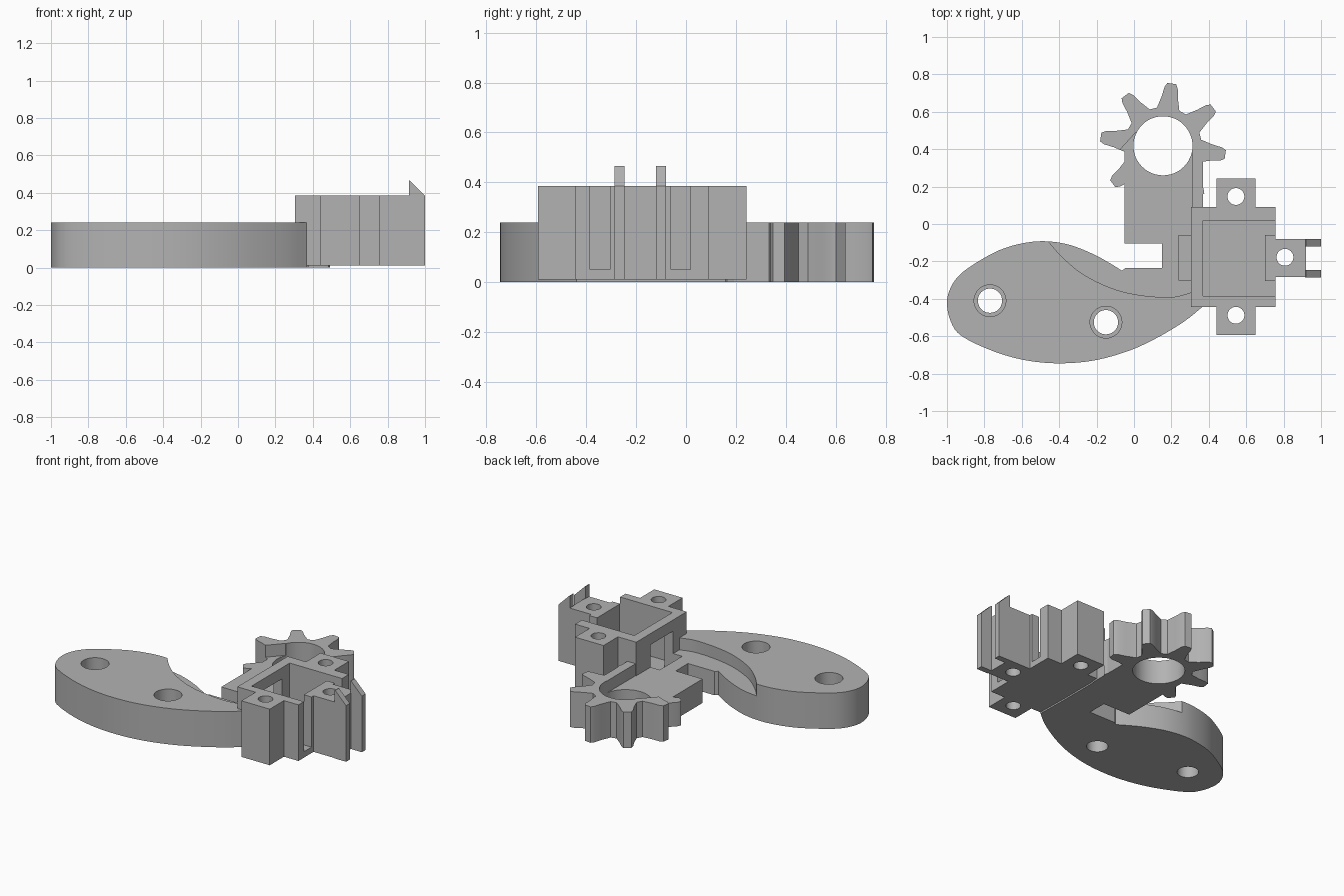
import bpy, bmesh, math
from mathutils import Vector

if "Cube" in bpy.data.objects:
    bpy.data.objects.remove(bpy.data.objects["Cube"])

grey = bpy.data.materials.new("plain grey")
grey.diffuse_color = (0.45, 0.45, 0.45, 1)
grey.use_nodes = True
grey.node_tree.nodes["Principled BSDF"].inputs["Base Color"].default_value = grey.diffuse_color


def prism(name, pts, lo, hi, plane="xy"):
    """Extrude a closed profile from lo to hi, along z (xy) or along y (xz)."""
    bm = bmesh.new()
    place = (lambda a, b, h: (a, b, h)) if plane == "xy" else (lambda a, b, h: (a, h, b))
    face = bm.faces.new([bm.verts.new(place(a, b, lo)) for a, b in pts])
    ext = bmesh.ops.extrude_face_region(bm, geom=[face])
    top = [v for v in ext["geom"] if isinstance(v, bmesh.types.BMVert)]
    bmesh.ops.translate(bm, verts=top, vec=Vector(place(0, 0, hi - lo)))
    bmesh.ops.recalc_face_normals(bm, faces=bm.faces)
    me = bpy.data.meshes.new(name)
    bm.to_mesh(me)
    bm.free()
    me.materials.append(grey)
    ob = bpy.data.objects.new(name, me)
    bpy.context.collection.objects.link(ob)
    return ob


def rect(x0, x1, y0, y1):
    return [(x0, y0), (x1, y0), (x1, y1), (x0, y1)]


def circle(cx, cy, r, n=40):
    return [(cx + r * math.cos(math.tau * i / n), cy + r * math.sin(math.tau * i / n))
            for i in range(n)]


def smooth(pts, steps=5):
    """Catmull-Rom curve through the points."""
    p = [Vector(q) for q in pts]
    p = [2 * p[0] - p[1]] + p + [2 * p[-1] - p[-2]]
    out = []
    for a, b, c, d in zip(p, p[1:], p[2:], p[3:]):
        for i in range(steps):
            t = i / steps
            out.append(tuple(0.5 * (2 * b + (c - a) * t + (2 * a - 5 * b + 4 * c - d) * t * t
                                    + (3 * b - a - 3 * c + d) * t ** 3)))
    return out + [tuple(pts[-1])]


def apply_boolean(ob, other, op):
    mod = ob.modifiers.new("bool", "BOOLEAN")
    mod.operation, mod.solver, mod.object = op, "EXACT", other
    dg = bpy.context.evaluated_depsgraph_get()
    me = bpy.data.meshes.new_from_object(ob.evaluated_get(dg))
    ob.modifiers.clear()
    ob.data = me
    bpy.data.objects.remove(other)


def cut(ob, pts, lo, hi):
    apply_boolean(ob, prism("cutter", pts, lo, hi), "DIFFERENCE")


# Main heights
TOP, STEP, BOX_TOP, FLOOR = 0.24, 0.16, 0.385, 0.05
BOX_BASE = 0.01

# Finger plate: curved blade with a sunken ledge and two stepped holes
outline = smooth([(0.37, -0.44), (0.27, -0.52), (0.13, -0.605), (-0.02, -0.675), (-0.2, -0.727),
                  (-0.38, -0.745), (-0.56, -0.732), (-0.74, -0.685), (-0.92, -0.60),
                  (-0.98, -0.52), (-1.0, -0.42), (-0.98, -0.34), (-0.93, -0.27),
                  (-0.84, -0.205), (-0.72, -0.14), (-0.6, -0.104), (-0.48, -0.092),
                  (-0.35, -0.11), (-0.22, -0.16), (-0.12, -0.215), (-0.065, -0.25)], 4)
plate = prism("finger_plate", outline + [(-0.045, -0.235), (0.365, -0.235)], 0, TOP)
arc = smooth([(-0.465, -0.085), (-0.38, -0.18), (-0.27, -0.27), (-0.12, -0.343),
              (0.03, -0.38), (0.2, -0.391), (0.31, -0.365)])
cut(plate, arc + [(0.31, 0.05), (-0.4, 0.05)], STEP, 0.5)
for hx, hy in ((-0.77, -0.41), (-0.15, -0.525)):
    cut(plate, circle(hx, hy, 0.065), -0.1, 0.5)
    cut(plate, circle(hx, hy, 0.085), 0.08, 0.5)

# Arm: low platform joining plate, gear and servo box, with a raised side rail
GX, GY = 0.155, 0.418
arm = prism("arm", [(-0.05, -0.105), (0.15, -0.105), (0.15, -0.26), (0.365, -0.26),
                    (0.365, GY), (-0.05, GY)], 0, STEP)
rail = prism("arm_rail", rect(0.31, 0.37, 0.05, GY), 0, TOP)

# Gear: eight tapered teeth, lowered to platform height on the arm side
teeth = []
for k in range(8):
    mid = -8 + 45 * k
    for off, r in ((-17, 0.207), (-9.5, 0.265), (-6.5, 0.315), (-4, 0.337),
                   (4, 0.337), (6.5, 0.315), (9.5, 0.265), (17, 0.207)):
        a = math.radians(mid + off)
        teeth.append((GX + r * math.cos(a), GY + r * math.sin(a)))
gear = prism("gear", teeth, 0, TOP)
cut(gear, [(0.31, GY), (GX, GY), (0.01, 0.49), (-0.3, 0.15), (-0.3, 0), (0.31, 0)], STEP, 0.5)
for ob in (gear, arm, rail):
    cut(ob, circle(GX, GY, 0.158, 48), -0.1, 0.5)

# Servo box: open tray with two screw lugs and a front screw block
box = prism("servo_box", [(0.305, -0.443), (0.44, -0.443), (0.44, -0.593), (0.65, -0.593),
                          (0.65, -0.443), (0.757, -0.443), (0.757, 0.09), (0.65, 0.09),
                          (0.65, 0.243), (0.44, 0.243), (0.44, 0.09), (0.305, 0.09)],
            BOX_BASE, BOX_TOP)
cut(box, rect(0.37, 0.9, -0.385, 0.018), FLOOR, 0.6)
block = prism("screw_block", [(0.70, -0.305), (0.757, -0.305), (0.757, -0.283), (0.92, -0.283),
                              (0.92, -0.08), (0.757, -0.08), (0.757, -0.06), (0.70, -0.06)],
              BOX_BASE, BOX_TOP)
apply_boolean(box, block, "UNION")
for hx, hy in ((0.545, 0.147), (0.545, -0.488), (0.807, -0.178)):
    cut(box, circle(hx, hy, 0.045, 32), -0.1, 0.6)

# Window through the box side and the pocket in the platform behind it
cut(box, rect(0.24, 0.40, -0.30, -0.062), FLOOR, 0.31)
for ob in (arm, plate):
    cut(ob, rect(0.238, 0.40, -0.30, -0.062), FLOOR, 0.31)

# Latch prongs with sloped barbs
for side, y in (("front", -0.287), ("back", -0.12)):
    prism("latch_prong_" + side, [(0.915, BOX_BASE), (1, BOX_BASE), (1, BOX_TOP),
                                  (0.92, 0.465), (0.915, 0.465)], y, y + 0.04, "xz")

# Keep curved walls smooth and corners crisp
for ob in bpy.context.collection.objects:
    ob.select_set(True)
bpy.context.view_layer.objects.active = plate
bpy.ops.object.shade_smooth_by_angle(angle=math.radians(20))
